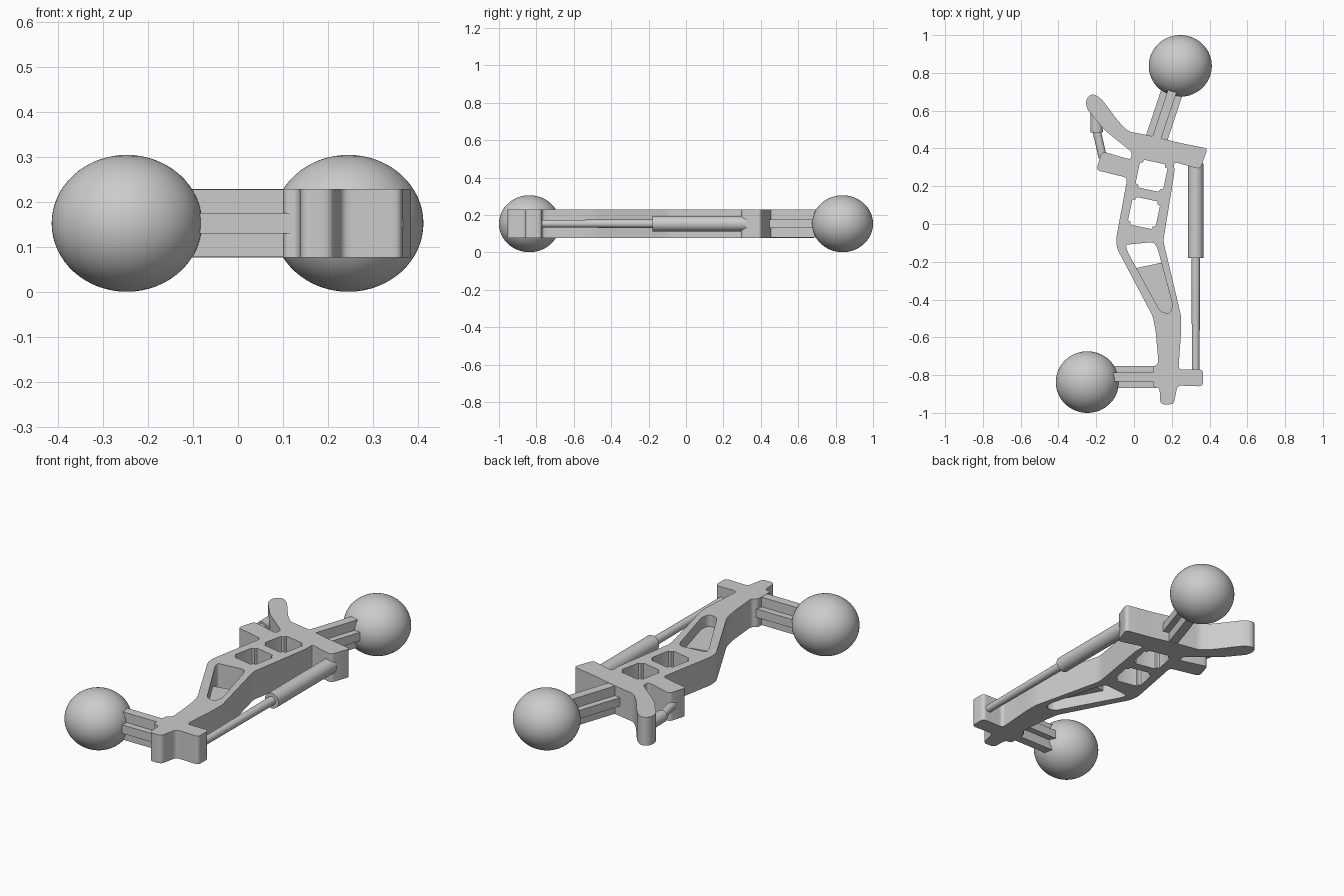
import bpy
import bmesh
from math import cos, sin, radians
from mathutils import Vector, Matrix

if "Cube" in bpy.data.objects:
    bpy.data.objects.remove(bpy.data.objects["Cube"], do_unlink=True)

MID = 0.153          # height of the centre plane
HALF = 0.076         # half thickness of the frame

grey = bpy.data.materials.new("plain_grey")
grey.use_nodes = True
grey.diffuse_color = (0.6, 0.6, 0.6, 1)
grey.node_tree.nodes["Principled BSDF"].inputs["Base Color"].default_value = grey.diffuse_color


def finish(obj, name, angle=35):
    """Name the part, give it the material and shade it."""
    obj.name = obj.data.name = name
    obj.data.materials.clear()
    obj.data.materials.append(grey)
    bpy.ops.object.select_all(action="DESELECT")
    obj.select_set(True)
    bpy.context.view_layer.objects.active = obj
    bpy.ops.object.shade_smooth_by_angle(angle=radians(angle))
    return obj


def rounded(points, radius, steps=4):
    """Round every corner of a closed outline."""
    pts = [Vector(p) for p in points]
    result = []
    for i, corner in enumerate(pts):
        before = pts[i - 1] - corner
        after = pts[(i + 1) % len(pts)] - corner
        start = corner + before.normalized() * min(radius, before.length * 0.45)
        end = corner + after.normalized() * min(radius, after.length * 0.45)
        for s in range(steps + 1):
            t = s / steps
            result.append(start * (1 - t) ** 2 + corner * 2 * t * (1 - t) + end * t ** 2)
    return result


def plate(name, loops, half):
    """Extrude an outline, with any holes, about the centre plane."""
    curve = bpy.data.curves.new(name, "CURVE")
    curve.dimensions = "2D"
    curve.fill_mode = "BOTH"
    curve.extrude = half
    for loop in loops:
        spline = curve.splines.new("POLY")
        spline.points.add(len(loop) - 1)
        for point, co in zip(spline.points, loop):
            point.co = (co[0], co[1], 0, 1)
        spline.use_cyclic_u = True
    obj = bpy.data.objects.new(name, curve)
    bpy.context.collection.objects.link(obj)
    obj.location.z = MID
    bpy.ops.object.select_all(action="DESELECT")
    obj.select_set(True)
    bpy.context.view_layer.objects.active = obj
    bpy.ops.object.convert(target="MESH")
    obj = bpy.context.object
    bm = bmesh.new()
    bm.from_mesh(obj.data)
    bmesh.ops.remove_doubles(bm, verts=bm.verts, dist=0.0001)
    bmesh.ops.recalc_face_normals(bm, faces=bm.faces)
    bm.to_mesh(obj.data)
    bm.free()
    return finish(obj, name)


def notched_square(centre, half, notch, angle):
    """Square opening whose corners are filled by small posts."""
    inner = half - notch
    turn = Matrix.Rotation(radians(angle), 2)
    loop = []
    for quarter in range(4):
        spin = turn @ Matrix.Rotation(radians(90 * quarter), 2)
        for p in ((half, inner), (inner, inner), (inner, half)):
            loop.append(Vector(centre) + spin @ Vector(p))
    return rounded(loop, 0.008, 2)


def rod(name, start, end, r_start, r_end):
    """Round rod between two plan positions on the centre plane."""
    a, b = Vector((*start, MID)), Vector((*end, MID))
    bpy.ops.mesh.primitive_cone_add(vertices=32, radius1=r_start, radius2=r_end,
                                    depth=(b - a).length, location=(a + b) / 2)
    obj = bpy.context.object
    obj.rotation_euler = (b - a).to_track_quat("Z", "Y").to_euler()
    return finish(obj, name)


def cross_arm(name, start, end):
    """Arm with a plus-shaped section: tall narrow web, low wide rib."""
    a, b = Vector(start), Vector(end)
    along = (b - a).normalized()
    side = Vector((-along.y, along.x))
    wide, narrow, low = 0.058, 0.024, 0.023
    section = [(wide, low), (narrow, low), (narrow, HALF - 0.001)]
    section += [(-u, v) for u, v in reversed(section)]
    section += [(-u, -v) for u, v in section]
    bm = bmesh.new()
    verts = []
    for u, v in section:
        p = a + side * u
        verts.append(bm.verts.new((p.x, p.y, MID + v)))
    face = bm.faces.new(verts)
    moved = bmesh.ops.extrude_face_region(bm, geom=[face])["geom"]
    bmesh.ops.translate(bm, vec=(b - a).to_3d(),
                        verts=[g for g in moved if isinstance(g, bmesh.types.BMVert)])
    bmesh.ops.recalc_face_normals(bm, faces=bm.faces)
    mesh = bpy.data.meshes.new(name)
    bm.to_mesh(mesh)
    bm.free()
    obj = bpy.data.objects.new(name, mesh)
    bpy.context.collection.objects.link(obj)
    return finish(obj, name)


def ball(name, x, y):
    bpy.ops.mesh.primitive_uv_sphere_add(segments=64, ring_count=32, location=(x, y, MID))
    bpy.context.object.scale = (0.167, 0.163, 0.152)
    return finish(bpy.context.object, name, 60)


# Frame outline: hook, back edge, right side, foot, then left side and tab
hook = [(-.255, .65), (-.24, .68), (-.21, .688), (-.17, .66), (-.08, .54), (-.03, .49)]
back = [(.1, .465), (.24, .43), (.39, .40), (.35, .29), (.21, .33)]
right_side = [(.215, .28), (.155, -.09), (.25, -.49), (.25, -.56), (.235, -.77)]
foot = [(.365, -.77), (.365, -.86), (.23, -.855), (.21, -.955), (.14, -.955),
        (.135, -.865), (.1, -.865), (.1, -.755), (.13, -.74)]
left_side = [(.115, -.57), (.1, -.49), (-.09, -.13), (-.095, -.08), (-.035, .245)]
tab = [(-.2, .285), (-.17, .385), (-.015, .34), (-.01, .38), (-.16, .5), (-.25, .61)]
outline = rounded(hook + back + right_side + foot + left_side + tab, 0.022)

# Openings
slot = rounded([(-.045, -.11), (.105, -.095), (.125, -.13), (.205, -.43),
                (.19, -.475), (.14, -.465), (-.035, -.145)], 0.02)
windows = [notched_square(c, 0.075, 0.017, -12) for c in ((.093, .255), (.053, .058))]
plate("frame", [outline, slot] + windows, HALF)

# Thin web in the narrow end of the slot
plate("slot_web", [[(.005, -.235), (.145, -.205), (.215, -.44), (.19, -.485), (.13, -.46)]], 0.015)

# Ball joints and their arms
ball("back_ball", .245, .837)
ball("front_ball", -.247, -.837)
cross_arm("back_arm", (.115, .44), (.225, .77))
cross_arm("front_arm", (.12, -.81), (-.18, -.81))

# Long piston on the left side
rod("piston_sleeve", (.327, .32), (.327, -.18), .041, .041)
rod("piston_rod", (.327, -.17), (.327, -.79), .023, .02)

# Short piston between hook and tab
rod("small_piston_sleeve", (-.2, .6), (-.197, .485), .032, .032)
rod("small_piston_rod", (-.197, .49), (-.165, .35), .022, .022)
